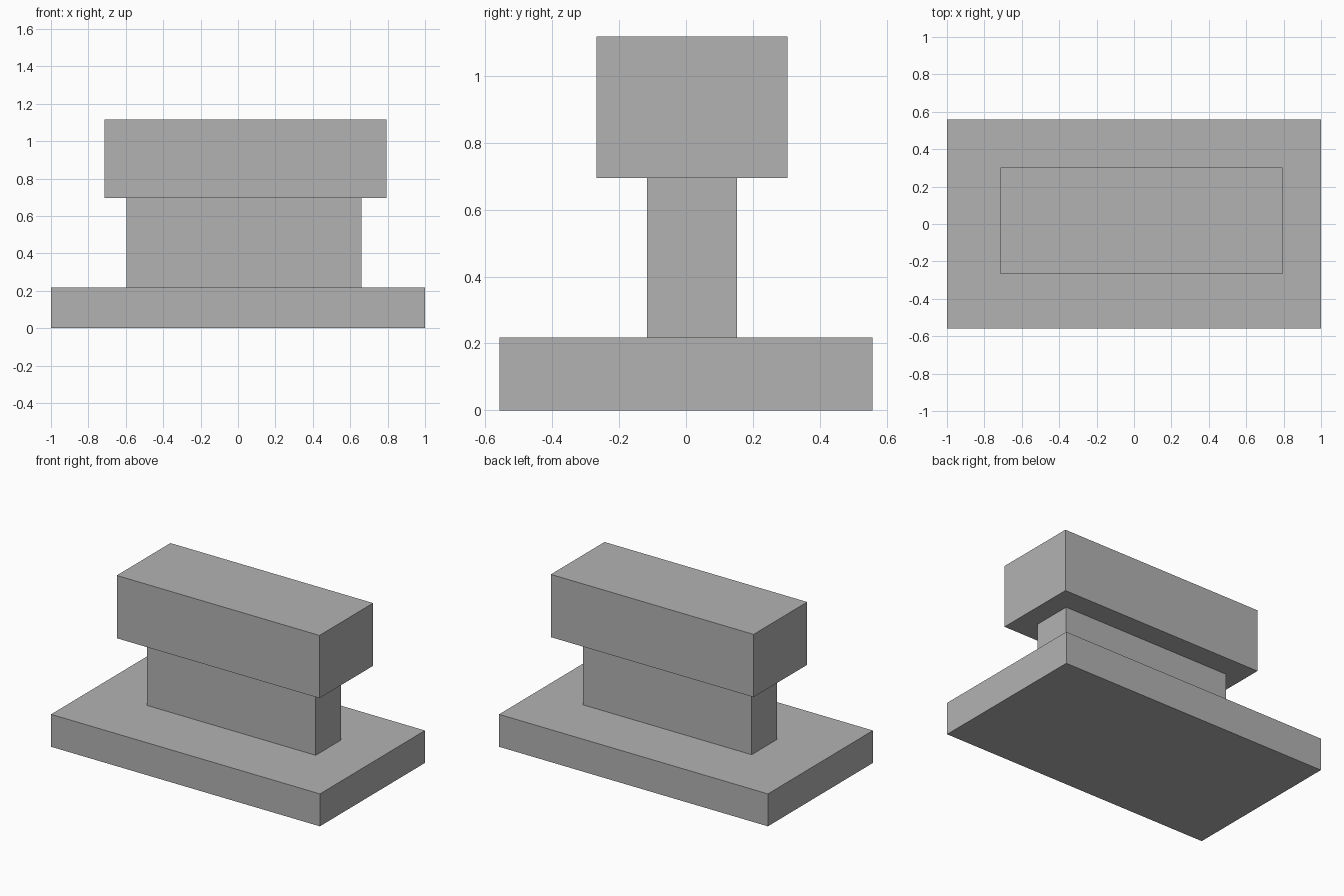
import bpy
from mathutils import Vector

cube = bpy.data.objects.get("Cube")
if cube:
    bpy.data.objects.remove(cube, do_unlink=True)

# Single plain grey
grey = bpy.data.materials.new("plain_grey")
grey.use_nodes = True
colour = (0.45, 0.45, 0.45, 1)
grey.diffuse_color = colour
grey.node_tree.nodes["Principled BSDF"].inputs["Base Color"].default_value = colour


def block(name, low, high):
    """Add a box spanning two opposite corners."""
    low, high = Vector(low), Vector(high)
    bpy.ops.mesh.primitive_cube_add(size=1, location=(low + high) / 2)
    obj = bpy.context.object
    obj.name = name
    obj.scale = high - low
    bpy.ops.object.transform_apply(location=False, rotation=False, scale=True)
    obj.data.materials.append(grey)
    return obj


base_top, stem_top, cap_top = 0.218, 0.695, 1.117

# Wide base slab, narrow upright and overhanging top block
block("base_slab", (-1, -0.558, 0), (1, 0.558, base_top))
block("upright", (-0.595, -0.117, base_top), (0.66, 0.152, stem_top))
block("top_block", (-0.715, -0.267, stem_top), (0.793, 0.303, cap_top))
